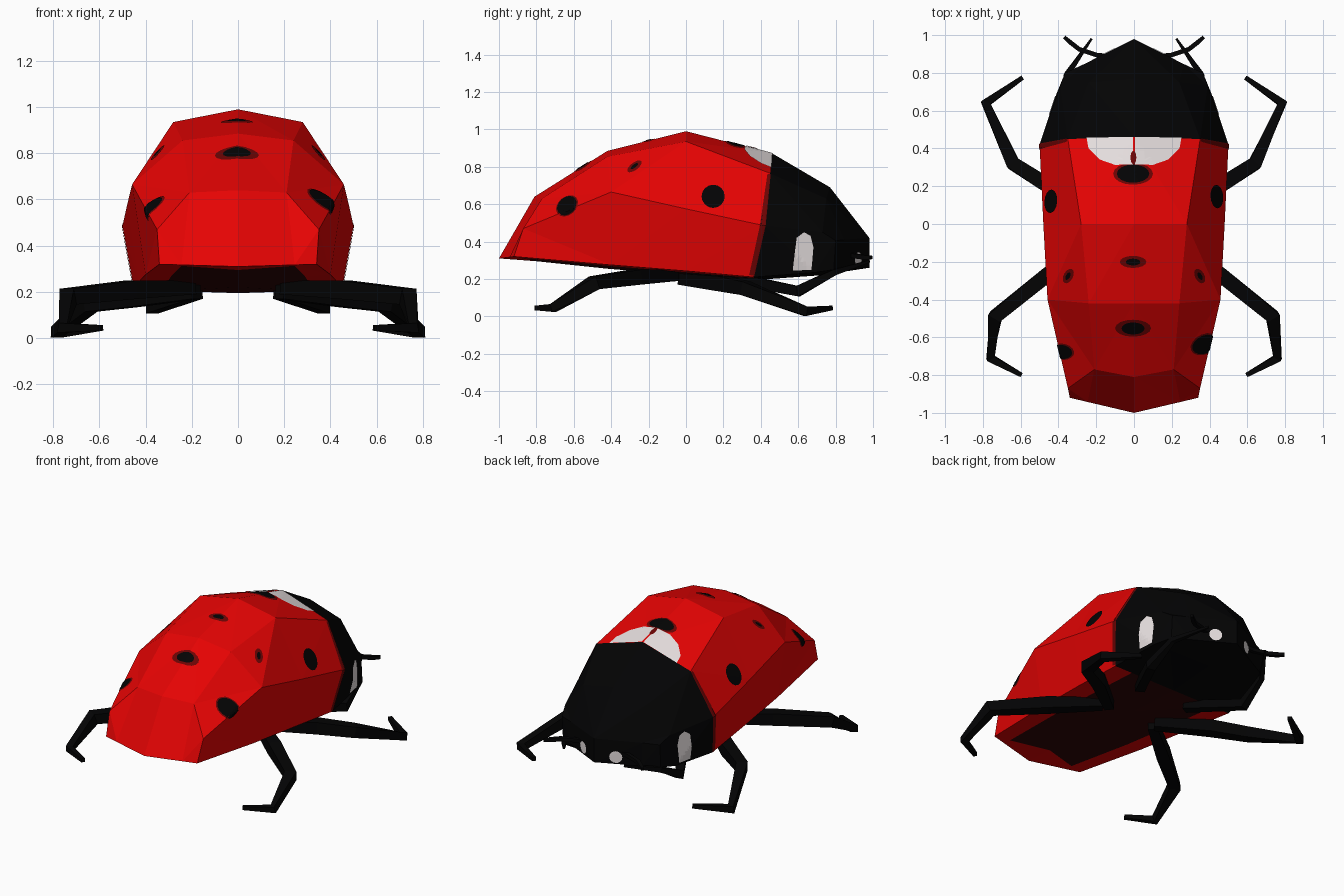
import bpy, bmesh, math
from mathutils import Vector
from mathutils.bvhtree import BVHTree

if "Cube" in bpy.data.objects:
    bpy.data.objects.remove(bpy.data.objects["Cube"])


def material(name, r, g, b):
    m = bpy.data.materials.new(name)
    m.diffuse_color = (r, g, b, 1)
    m.use_nodes = True
    m.node_tree.nodes["Principled BSDF"].inputs["Base Color"].default_value = m.diffuse_color
    return m


RED = material("shell_red", 0.78, 0.001, 0.001)
BLACK = material("black", 0.001, 0.001, 0.0012)
BELLY = material("belly_dark", 0.03, 0.002, 0.002)
DARK_RED = material("spot_rim_dark_red", 0.15, 0.001, 0.001)
WHITE = material("patch_white", 0.86, 0.80, 0.80)


def make_object(name, bm, mats):
    me = bpy.data.meshes.new(name)
    bm.to_mesh(me)
    for m in mats:
        me.materials.append(m)
    ob = bpy.data.objects.new(name, me)
    bpy.context.collection.objects.link(ob)
    return ob


# Body: right half of each ring, tail to head (top, shoulder, side, rim, belly centre)
RINGS = [
    [(0, -1, .31), (.245, -.9424, .3172), (.34, -.92, .32), (.34, -.92, .32), (0, -1, .31)],
    [(0, -.81, .64), (.21, -.77, .63), (.35, -.87, .47), (.34, -.92, .32), (0, -.80, .295)],
    [(0, -.42, .885), (.24, -.42, .855), (.458, -.40, .665), (.40, -.40, .275), (0, -.42, .255)],
    [(0, 0, .99), (.28, 0, .935), (.48, 0, .575), (.43, 0, .243), (0, 0, .22)],
    [(0, .46, .872), (.35, .45, .765), (.50, .42, .485), (.45, .36, .21), (0, .38, .195)],
    [(0, .77, .69), (.24, .75, .63), (.39, .73, .45), (.41, .69, .235), (0, .72, .22)],
    [(0, .98, .42), (.265, .846, .41), (.365, .80, .405), (.365, .79, .25), (0, .98, .26)],
]

bm = bmesh.new()
for s in (1, -1):
    grid = []
    for ring in RINGS:
        pts = [Vector((p[0] * s, p[1], p[2])) for p in ring]
        pts.insert(4, pts[4].lerp(pts[3], 0.72))   # inner edge of the shell rim
        grid.append([bm.verts.new(p) for p in pts])
    for i in range(6):
        for j in range(5):
            f = bm.faces.new((grid[i][j], grid[i][j + 1], grid[i + 1][j + 1], grid[i + 1][j]))
            f.material_index = 1 if i >= 4 else 2 if (j == 4 and i >= 1) else 0
    t, a, b, c, e, d = grid[-1]
    for quad in ((t, a, e, d), (a, b, c, e)):     # face of the head
        bm.faces.new(quad).material_index = 1
bmesh.ops.remove_doubles(bm, verts=bm.verts, dist=0.0005)
bmesh.ops.dissolve_degenerate(bm, edges=bm.edges, dist=0.0005)
bmesh.ops.triangulate(bm, faces=bm.faces)
bmesh.ops.recalc_face_normals(bm, faces=bm.faces)
tree = BVHTree.FromBMesh(bm)
make_object("body", bm, [RED, BLACK, BELLY])


def ellipse(u, v, ru, rv, tilt=0, n=16):
    out = []
    for k in range(n):
        a = 2 * math.pi * k / n
        x, y = ru * math.cos(a), rv * math.sin(a)
        out.append((u + x * math.cos(tilt) - y * math.sin(tilt),
                    v + x * math.sin(tilt) + y * math.cos(tilt)))
    return out


def refine(outline, n=4):
    out = []
    for k, p in enumerate(outline):
        q = outline[(k + 1) % len(outline)]
        out += [(p[0] + (q[0] - p[0]) * i / n, p[1] + (q[1] - p[1]) * i / n) for i in range(n)]
    return out


# Painted marks: thin skins laid onto the body along one axis
def mark(name, outline, axis, side, mat, lift=0.004, rings=5):
    def project(u, v):
        o = {"x": (3 * side, u, v), "y": (u, 3 * side, v), "z": (u, v, 3 * side)}[axis]
        hit, nrm, _, _ = tree.ray_cast(Vector(o), -view)
        if hit is None:
            hit, nrm, _, _ = tree.find_nearest(Vector(o) - view * 2.6)
        return hit + nrm * lift

    view = Vector([side * (axis == k) for k in "xyz"])
    n = len(outline)
    cu = sum(p[0] for p in outline) / n
    cv = sum(p[1] for p in outline) / n
    bm = bmesh.new()
    centre = bm.verts.new(project(cu, cv))
    loops = []
    for r in range(1, rings + 1):
        t = r / rings
        loops.append([bm.verts.new(project(cu + (u - cu) * t, cv + (v - cv) * t))
                      for u, v in outline])
    for k in range(n):
        m = (k + 1) % n
        bm.faces.new((centre, loops[0][k], loops[0][m]))
        for a, b in zip(loops, loops[1:]):
            bm.faces.new((a[k], b[k], b[m], a[m]))
    bm.normal_update()
    flip = [f for f in bm.faces if f.normal.dot(view) < 0]
    bmesh.ops.reverse_faces(bm, faces=flip)
    make_object(name, bm, [mat])


# Centre spots with dark red rims
for nm, y, ru, rv, hu, hv in (("rear", -.55, .06, .032, .095, .045),
                              ("middle", -.20, .038, .018, .07, .032),
                              ("front", .265, .085, .048, .105, .058)):
    mark(nm + "_spot_rim", ellipse(-.005, y, hu, hv), "z", 1, DARK_RED, 0.003)
    mark(nm + "_spot", ellipse(-.005, y, ru, rv), "z", 1, BLACK, 0.006)
mark("collar_seam", ellipse(-.003, .35, .014, .035), "z", 1, DARK_RED, 0.007)

for s, tag in ((1, "right"), (-1, "left")):
    # Side spots
    mark(tag + "_shoulder_spot", ellipse(.145 if s > 0 else .12, .64, .062, .062), "x", s, BLACK)
    y, z, big, small, tilt = ((-.635, .59, .058, .042, .7) if s > 0
                              else (-.675, .56, .050, .032, 1.0))
    mark(tag + "_tail_spot_rim", ellipse(y, z, big + .008, small + .005, tilt), "x", s, DARK_RED, 0.003)
    mark(tag + "_tail_spot", ellipse(y, z, big, small, tilt), "x", s, BLACK, 0.006)
    mark(tag + "_small_spot_rim", ellipse(-.275, .80, .046, .020, .65), "x", s, DARK_RED, 0.003)
    mark(tag + "_small_spot", ellipse(-.275, .80, .024, .009, .65), "x", s, BLACK, 0.005)
    # Dark strip along the front edge of the shell
    strip = [(.435, .76), (.452, .76), (.425, .485), (.365, .217), (.338, .222), (.395, .485)]
    mark(tag + "_shell_edge", refine(strip), "x", s, DARK_RED, 0.003)
    # White collar patch, cheek patch and eye
    collar = [(.005, .46), (.25, .455), (.24, .40), (.18, .34), (.10, .312), (.005, .315)]
    mark(tag + "_collar_patch", refine([(u * s, v) for u, v in collar]), "z", 1, WHITE, 0.004)
    cheek = [(.57, .245), (.67, .25), (.68, .37), (.665, .43), (.63, .45), (.59, .42)]
    mark(tag + "_cheek_patch", refine(cheek), "x", s, WHITE)
    mark(tag + "_eye", ellipse(.12 * s, .305, .036, .040), "y", 1, WHITE)


# Limbs: four-sided tapering tube along a path of (x, y, z, half width)
def limb(name, path, s):
    pts = [Vector((x * s, y, z)) for x, y, z, r in path]
    bm = bmesh.new()
    loops = []
    for i, p in enumerate(pts):
        d1 = (p - pts[max(i - 1, 0)]).normalized()
        d2 = (pts[min(i + 1, len(pts) - 1)] - p).normalized()
        t = (d1 + d2).normalized()
        side = t.cross(Vector((0, 0, 1))).normalized()
        up = side.cross(t)
        r = path[i][3]
        loops.append([bm.verts.new(p + r * (side * a + up * b))
                      for a, b in ((1, 1), (-1, 1), (-1, -1), (1, -1))])
    for a, b in zip(loops, loops[1:]):
        for k in range(4):
            m = (k + 1) % 4
            bm.faces.new((a[k], a[m], b[m], b[k]))
    bm.faces.new(loops[0])
    bm.faces.new(loops[-1])
    bmesh.ops.recalc_face_normals(bm, faces=bm.faces)
    make_object(name, bm, [BLACK])


LIMBS = {
    "rear_leg": [(.20, -.06, .22, .03), (.46, -.27, .21, .04), (.735, -.49, .18, .036),
                 (.76, -.71, .045, .022), (.595, -.80, .045, .012)],
    "middle_leg": [(.18, -.02, .20, .03), (.45, .20, .175, .04), (.64, .32, .15, .036),
                   (.785, .64, .027, .025), (.59, .775, .045, .012)],
    "front_leg": [(.18, .27, .20, .03), (.37, .60, .135, .028), (.355, .79, .235, .016),
                  (.225, .98, .295, .006)],
    "antenna": [(.10, .885, .33, .012), (.20, .895, .325, .012), (.29, .925, .32, .012),
                (.335, .96, .315, .012), (.37, .99, .315, .009)],
}
for s, tag in ((1, "right"), (-1, "left")):
    for name, path in LIMBS.items():
        limb(tag + "_" + name, path, s)
